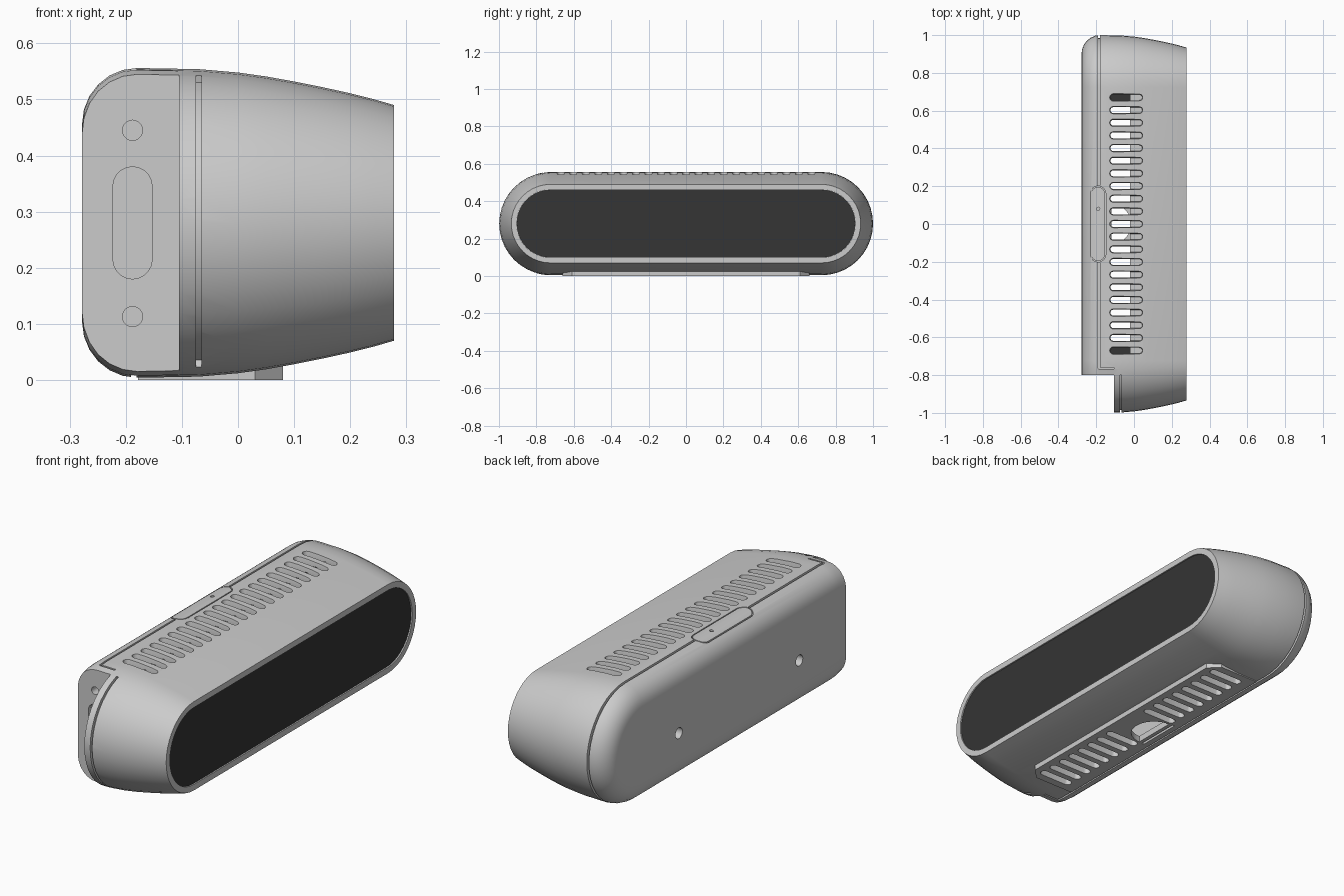
import bpy, bmesh
from math import sin, cos, radians
from mathutils import Vector

if "Cube" in bpy.data.objects:
    bpy.data.objects.remove(bpy.data.objects["Cube"])

CZ, R, HALF = 0.28, 0.276, 0.724      # pill section: centre height, radius, half straight length


def loft(bm, rings, closed=False):
    """Skin a list of rings; cap the ends unless the rings form a closed loop."""
    vs = [[bm.verts.new(p) for p in ring] for ring in rings]
    n = len(vs[0])
    for i in range(len(vs) - (0 if closed else 1)):
        a, b = vs[i], vs[(i + 1) % len(vs)]
        for j in range(n):
            k = (j + 1) % n
            bm.faces.new((a[j], a[k], b[k], b[j]))
    if not closed:
        bm.faces.new(vs[0][::-1])
        bm.faces.new(vs[-1])


def pill_ring(c, half, r, axis, d, long, n=24):
    """Stadium outline normal to an axis, at coordinate d; half=0 gives a circle."""
    other = 3 - axis - long
    pts = []
    for side, start in ((1, -90), (-1, 90)):
        for i in range(n + (1 if half else 0)):
            a = radians(start + 180 * i / n)
            p = Vector(c)
            p[long] += side * half + r * cos(a)
            p[other] += r * sin(a)
            p[axis] = d
            pts.append(p)
    return pts


def pill(bm, c, half, axis, long, steps, n=24):
    loft(bm, [pill_ring(c, half, r, axis, d, long, n) for d, r in steps])


def box(bm, x0, x1, y0, y1, z0, z1):
    loft(bm, [[(x0, y0, z), (x1, y0, z), (x1, y1, z), (x0, y1, z)] for z in (z0, z1)])


def seam(bm, x, stations, w=0.005, depth=0.016):
    """Thin band following the pill outline at constant x."""
    rings = []
    for cy, deg in stations:
        a = radians(deg)
        q = [(cy + r * cos(a), CZ + r * sin(a)) for r in (R - depth, R + 0.02)]
        rings.append([(x - w, *q[0]), (x + w, *q[0]), (x + w, *q[1]), (x - w, *q[1])])
    loft(bm, rings)


def make(name, bm, color=None, smooth=True):
    bmesh.ops.recalc_face_normals(bm, faces=bm.faces)
    me = bpy.data.meshes.new(name)
    bm.to_mesh(me)
    bm.free()
    ob = bpy.data.objects.new(name, me)
    bpy.context.collection.objects.link(ob)
    if color:
        mat = bpy.data.materials.new(name + "_mat")
        mat.diffuse_color = color
        mat.use_nodes = True
        mat.node_tree.nodes["Principled BSDF"].inputs["Base Color"].default_value = mat.diffuse_color
        me.materials.append(mat)
    if smooth:
        shade(ob)
    return ob


def activate(ob):
    bpy.ops.object.select_all(action='DESELECT')
    ob.select_set(True)
    bpy.context.view_layer.objects.active = ob


def shade(ob):
    activate(ob)
    bpy.ops.object.shade_smooth_by_angle(angle=radians(30))


def boolean(ob, bm, op='DIFFERENCE'):
    tool = make("cutter", bm, smooth=False)
    tool.hide_render = True
    m = ob.modifiers.new("cut", 'BOOLEAN')
    m.operation, m.solver, m.object = op, 'EXACT', tool
    activate(ob)
    bpy.ops.object.modifier_apply(modifier=m.name)
    bpy.data.objects.remove(tool)


# housing: rounded back, gently tapering front, thin lip around the screen
profile = [(-0.18 - 0.098 * sin(radians(a)), 0.1 * (1 - cos(radians(a)))) for a in range(90, -1, -15)]
profile += [(-0.07, 0.002), (0.0, 0.008), (0.05, 0.015), (0.1, 0.024), (0.15, 0.034), (0.2, 0.045),
            (0.24, 0.055), (0.278, 0.066), (0.278, 0.094), (0.262, 0.094)]
bm = bmesh.new()
loft(bm, [pill_ring((0, 0, CZ), HALF, R - i, 0, x, 1, 20) for x, i in profile])
housing = make("housing", bm, smooth=False)

# flat foot plate underneath
bm = bmesh.new()
c = 0.05
for_plate = [(-0.178, -0.66), (0.08 - c, -0.66), (0.08, -0.66 + c), (0.08, 0.66 - c), (0.08 - c, 0.66), (-0.178, 0.66)]
loft(bm, [[(x, y, z) for x, y in for_plate] for z in (0.0, 0.035)])
boolean(housing, bm, 'UNION')

# side notch and inner cavity
bm = bmesh.new()
box(bm, -0.4, -0.105, -1.2, -0.8, -0.1, 0.7)
box(bm, -0.16, -0.02, -0.7, 0.7, 0.03, 0.53)
boolean(housing, bm)

# vent slots, bottom thumb opening and its slit
bm = bmesh.new()
for i in range(-10, 11):
    y = i * 0.067
    pill(bm, (-0.04, y, 0), 0.069, 2, 0, [(0.51, 0.015), (0.535, 0.016), (0.565, 0.022)], 8)
    if 1 < abs(i) < 10:
        pill(bm, (-0.04, y, 0), 0.069, 2, 0, [(-0.01, 0.02), (0.02, 0.016), (0.05, 0.015)], 8)
moon = [(-0.12 + 0.105 * sin(radians(a)), 0.105 * cos(radians(a))) for a in range(0, 181, 10)]
loft(bm, [[(x, y, z) for x, y in moon] for z in (-0.02, 0.045)])
box(bm, -0.15, -0.138, -0.11, 0.11, -0.02, 0.045)
boolean(housing, bm)

# seam between back cover and front shell, plus latch outline
bm = bmesh.new()
seam(bm, -0.186, [(-0.764, -90)] + [(HALF, a) for a in range(-90, 91, 9)] + [(0.203, 90)])
seam(bm, -0.186, [(-0.203, 90), (-0.764, 90)])
seam(bm, -0.07, [(-HALF, a) for a in range(106, 255, 8)])
latch = [pill_ring((-0.19, 0, 0), 0.16, r, 2, z, 1, 12) for r, z in
         ((0.036, 0.537), (0.041, 0.537), (0.041, 0.58), (0.036, 0.58))]
loft(bm, latch, closed=True)
pill(bm, (-0.19, 0.08, 0), 0, 2, 0, [(0.53, 0.009), (0.58, 0.009)], 8)
boolean(housing, bm)

# short seam returns near the notch
bm = bmesh.new()
for z0, z1 in ((-0.01, 0.02), (0.54, 0.57)):
    box(bm, -0.188, -0.107, -0.768, -0.76, z0, z1)
boolean(housing, bm)

# wall-mount holes in the back; screw holes and port pocket in the notch face
bm = bmesh.new()
for y in (-0.45, 0.45):
    pill(bm, (0, y, 0.235), 0, 0, 1, [(-0.3, 0.026), (-0.235, 0.026)], 10)
for z in (0.113, 0.445):
    pill(bm, (-0.188, 0, z), 0, 1, 2, [(-0.85, 0.018), (-0.76, 0.018)], 10)
pill(bm, (-0.188, 0, 0.28), 0.065, 1, 2, [(-0.85, 0.035), (-0.78, 0.035)], 10)
boolean(housing, bm)
shade(housing)

# dark screen and dark blocks behind the end vents
DARK = (0.035, 0.035, 0.035, 1)
bm = bmesh.new()
pill(bm, (0, 0, CZ), HALF, 0, 1, [(0.255, R - 0.0945), (0.272, R - 0.0945)], 20)
make("screen", bm, DARK)
for side, y in (("left", -0.675), ("right", 0.675)):
    bm = bmesh.new()
    box(bm, -0.158, -0.022, y - 0.022, y + 0.022, 0.04, 0.5)
    make("inner_block_" + side, bm, DARK)
